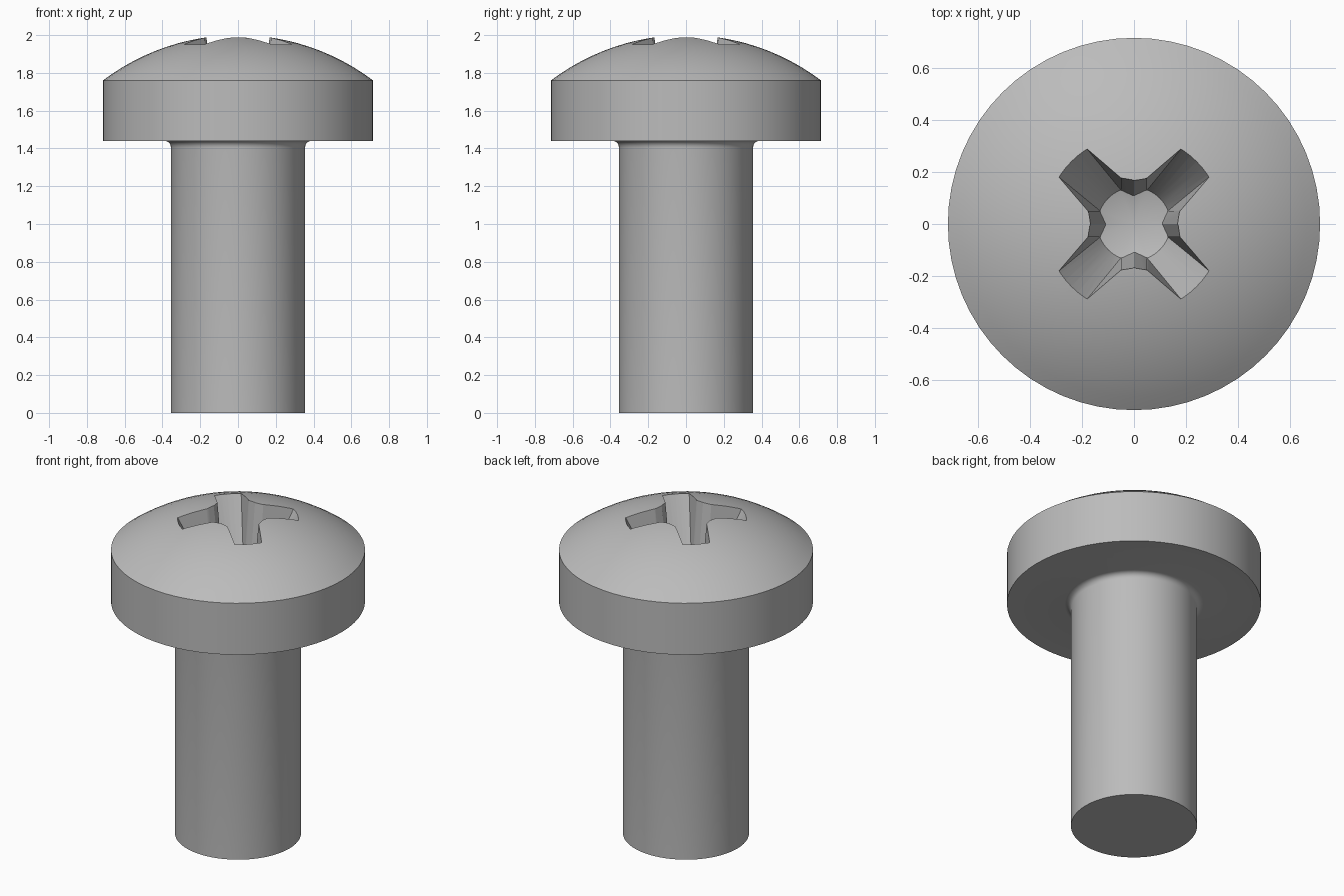
import bpy, bmesh, math
from mathutils import Vector

cube = bpy.data.objects.get("Cube")
if cube:
    bpy.data.objects.remove(cube, do_unlink=True)

SEGMENTS = 64
HEAD_R, SHANK_R, FILLET = 0.715, 0.355, 0.035
HEAD_Z, RIM_Z, TOP_Z = 1.44, 1.76, 2.0
FLOOR_Z, MOUTH_Z = 1.53, 1.97

steel = bpy.data.materials.new("grey steel")
steel.use_nodes = True
grey = (0.5, 0.5, 0.5, 1)
steel.diffuse_color = grey
steel.node_tree.nodes["Principled BSDF"].inputs["Base Color"].default_value = grey


def finish(name, bm):
    bmesh.ops.recalc_face_normals(bm, faces=bm.faces)
    mesh = bpy.data.meshes.new(name)
    bm.to_mesh(mesh)
    bm.free()
    mesh.materials.append(steel)
    obj = bpy.data.objects.new(name, mesh)
    bpy.context.collection.objects.link(obj)
    return obj


def lathe(name, profile):
    """Spin an (r, z) profile about z; both ends lie on the axis."""
    bm = bmesh.new()
    verts = [bm.verts.new((r, 0, z)) for r, z in profile]
    edges = [bm.edges.new(pair) for pair in zip(verts, verts[1:])]
    bmesh.ops.spin(bm, geom=verts + edges, cent=(0, 0, 0), axis=(0, 0, 1),
                   angle=math.tau, steps=SEGMENTS, use_duplicate=False)
    bmesh.ops.remove_doubles(bm, verts=bm.verts, dist=1e-5)
    return finish(name, bm)


def boolean(obj, other, operation):
    """Apply a boolean and discard the helper."""
    mod = obj.modifiers.new("cut", "BOOLEAN")
    mod.operation, mod.solver, mod.object = operation, "EXACT", other
    bpy.context.view_layer.objects.active = obj
    bpy.ops.object.modifier_apply(modifier=mod.name)
    bpy.data.objects.remove(other, do_unlink=True)


# Shank, fillet, flat-sided head and spherical dome in one profile
profile = [(0, 0), (SHANK_R, 0)]
for i in range(6):
    a = math.pi / 2 * i / 5
    profile.append((SHANK_R + FILLET * (1 - math.cos(a)),
                    HEAD_Z - FILLET * (1 - math.sin(a))))
profile.append((HEAD_R, HEAD_Z))
rise = TOP_Z - RIM_Z
dome_r = (HEAD_R ** 2 + rise ** 2) / (2 * rise)
sweep = math.asin(HEAD_R / dome_r)
for i in range(13):
    a = sweep * (1 - i / 12)
    profile.append((dome_r * math.sin(a), TOP_Z - dome_r * (1 - math.cos(a))))
profile[-1] = (0, TOP_Z)
screw = lathe("pan_head_screw", profile)

# Cone that limits the depth of the recess arms
slope = (0.34 - 0.14) / (1.95 - FLOOR_Z)
cone = lathe("recess_cone", [(0, FLOOR_Z - 0.04), (0.14, FLOOR_Z),
                             (0.14 + slope * (2.1 - FLOOR_Z), 2.1), (0, 2.1)])


# Tapered diagonal cross: one notch and half of each neighbouring arm, repeated
def outline(z):
    t = (z - FLOOR_Z) / (MOUTH_Z - FLOOR_Z)
    notch = 0.11 + 0.055 * t
    shoulder = 0.13 + 0.045 * t
    tip = 0.036 + 0.032 * t
    s = math.sqrt(0.5)
    quarter = [((0.5 - tip) * s, (0.5 + tip) * s), (0.05, shoulder), (0, notch),
               (-0.05, shoulder), ((tip - 0.5) * s, (0.5 + tip) * s)]
    points = []
    for k in range(4):
        c, n = round(math.cos(k * math.pi / 2)), round(math.sin(k * math.pi / 2))
        points += [Vector((x * c - y * n, x * n + y * c, z)) for x, y in quarter]
    return points


bm = bmesh.new()
low = [bm.verts.new(p) for p in outline(FLOOR_Z - 0.08)]
high = [bm.verts.new(p) for p in outline(2.07)]
bm.faces.new(low[::-1])
bm.faces.new(high)
for i in range(len(low)):
    j = (i + 1) % len(low)
    bm.faces.new((low[i], low[j], high[j], high[i]))
cross = finish("recess_cross", bm)

# Cut the recess into the head
boolean(cross, cone, "INTERSECT")
boolean(screw, cross, "DIFFERENCE")
while len(screw.data.materials) > 1:
    screw.data.materials.pop()

bpy.ops.object.select_all(action="DESELECT")
screw.select_set(True)
bpy.context.view_layer.objects.active = screw
bpy.ops.object.shade_smooth_by_angle(angle=math.radians(25))
